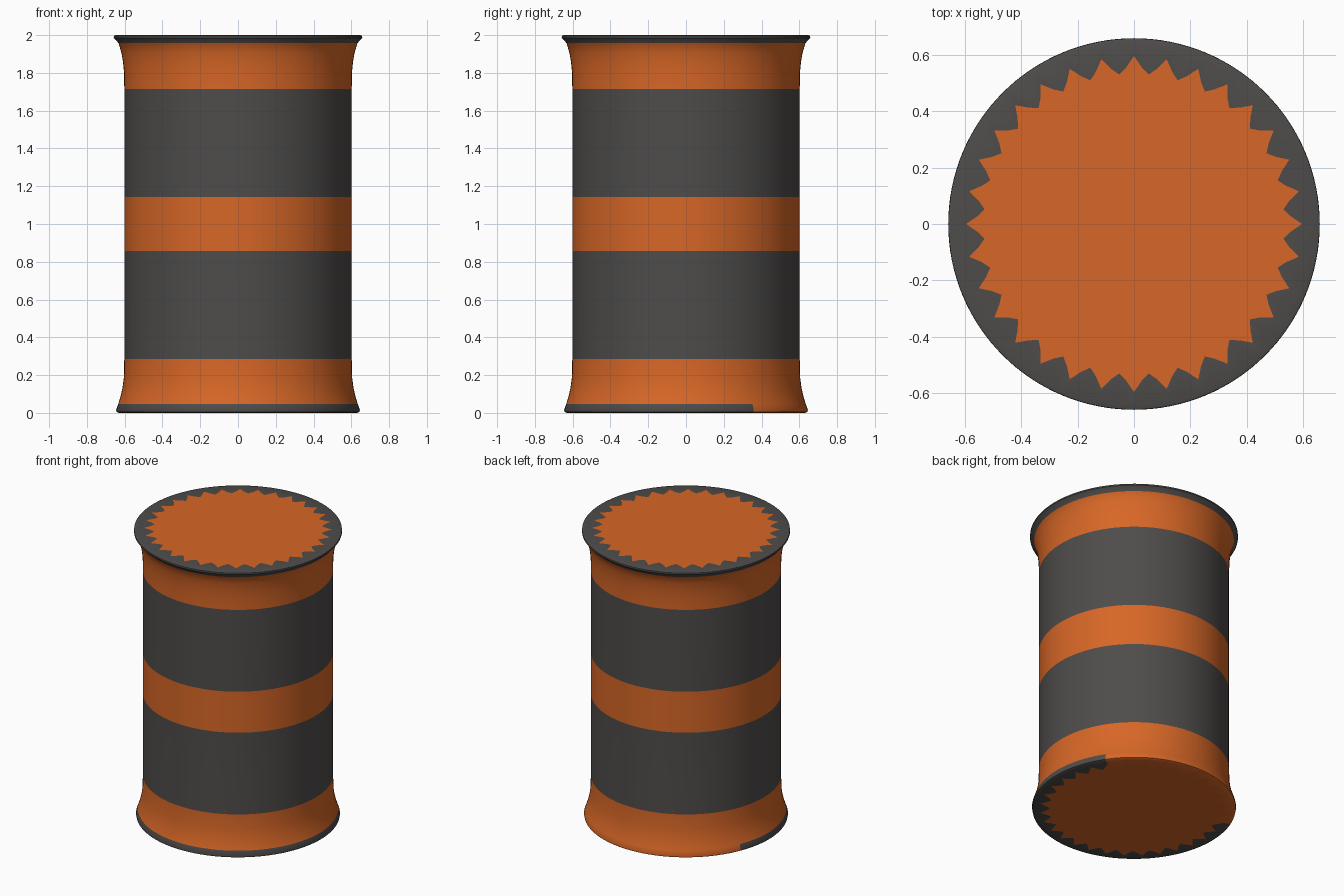
import bpy, bmesh, math

if "Cube" in bpy.data.objects:
    bpy.data.objects.remove(bpy.data.objects["Cube"])

SEG = 128                    # 32 design sides, each split in 4
STEP = 2 * math.pi / SEG


def material(name, rgb):
    m = bpy.data.materials.new(name)
    m.diffuse_color = (*rgb, 1)
    m.use_nodes = True
    m.node_tree.nodes["Principled BSDF"].inputs["Base Color"].default_value = m.diffuse_color
    return m


ORANGE, GREY = 0, 1

# Outer profile from bottom rim to top rim: (radius, z, colour of band above)
profile = [
    (0.630, 0.000, GREY), (0.643, 0.006, GREY), (0.645, 0.016, GREY),
    (0.634, 0.048, ORANGE), (0.622, 0.085, ORANGE), (0.611, 0.135, ORANGE),
    (0.604, 0.190, ORANGE), (0.602, 0.286, GREY), (0.602, 0.857, ORANGE),
    (0.602, 1.143, GREY), (0.602, 1.714, ORANGE), (0.603, 1.800, ORANGE),
    (0.609, 1.860, ORANGE), (0.617, 1.905, ORANGE), (0.632, 1.957, GREY),
    (0.658, 1.986, GREY), (0.657, 1.996, GREY), (0.645, 2.000, None),
]


def star_radius(k):
    """Jagged border between cap and rim: 32 points."""
    return (0.595, 0.556, 0.532, 0.556)[k % 4]


def rim_colour(k):
    """Grey lower rim is missing from part of the back."""
    angle = math.degrees((k + 0.5) * STEP)
    return ORANGE if 33.75 < angle < 157.5 else GREY


bm = bmesh.new()


def ring(radius, z):
    return [bm.verts.new((radius(k) * math.cos(k * STEP),
                          radius(k) * math.sin(k * STEP), z)) for k in range(SEG)]


def bridge(a, b, colour):
    for k in range(SEG):
        n = (k + 1) % SEG
        f = bm.faces.new((a[k], a[n], b[n], b[k]))
        f.material_index = colour(k)


# Side wall and rims
rings = [ring(lambda k, r=r: r, z) for r, z, _ in profile]
for i, (_, z, colour) in enumerate(profile[:-1]):
    bridge(rings[i], rings[i + 1],
           rim_colour if z < 0.04 else (lambda k, c=colour: c))

# Caps: jagged grey border and an orange disc
bottom_star, top_star = ring(star_radius, 0.0), ring(star_radius, 2.0)
bridge(bottom_star, rings[0], rim_colour)
bridge(rings[-1], top_star, lambda k: GREY)
for star, z in ((bottom_star, 0.0), (top_star, 2.0)):
    inner = ring(lambda k: 0.5, z)
    bridge(star, inner, lambda k: ORANGE)
    bm.faces.new(inner).material_index = ORANGE
bmesh.ops.recalc_face_normals(bm, faces=bm.faces)

mesh = bpy.data.meshes.new("barrel")
bm.to_mesh(mesh)
bm.free()
mesh.materials.append(material("orange paint", (0.68, 0.135, 0.020)))
mesh.materials.append(material("dark grey paint", (0.078, 0.073, 0.070)))
barrel = bpy.data.objects.new("barrel", mesh)
bpy.context.collection.objects.link(barrel)
bpy.context.view_layer.objects.active = barrel
barrel.select_set(True)
bpy.ops.object.shade_smooth_by_angle(angle=math.radians(35))
